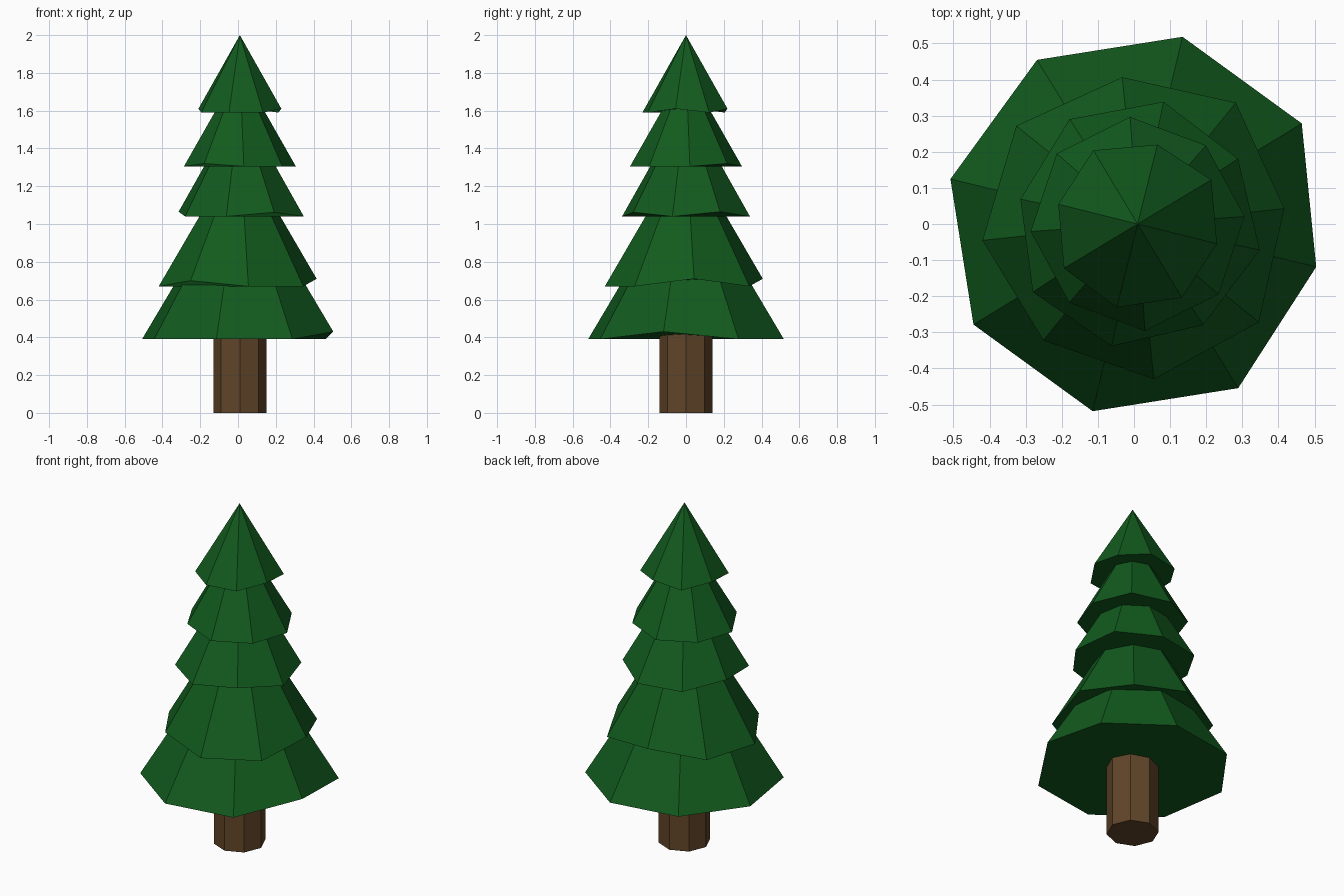
import bpy, bmesh
from math import radians, cos, sin

if "Cube" in bpy.data.objects:
    bpy.data.objects.remove(bpy.data.objects["Cube"])

CX = 0.01   # tree axis offset
SIDES = 8


def material(name, color):
    m = bpy.data.materials.new(name)
    m.diffuse_color = (*color, 1)
    m.use_nodes = True
    m.node_tree.nodes["Principled BSDF"].inputs["Base Color"].default_value = m.diffuse_color
    return m


green = material("needles", (0.006, 0.105, 0.013))
brown = material("bark", (0.12, 0.06, 0.022))


def ring(bm, r, z, turn, lifts=None, slope=0.0):
    """Octagonal ring; lifted corners slide up along the cone slope."""
    verts = []
    for i in range(SIDES):
        dz = (lifts or {}).get(i, 0)
        a = radians(turn + 45 * i)
        rr = r - dz * slope
        verts.append(bm.verts.new((CX + rr * cos(a), rr * sin(a), z + dz)))
    return verts


def loft(name, mat, build):
    bm = bmesh.new()
    low, high = build(bm)
    bm.faces.new(low[::-1])
    n = len(low)
    for i in range(n):
        j = (i + 1) % n
        if len(high) == 1:
            bm.faces.new((low[i], low[j], high[0]))
        else:
            bm.faces.new((low[i], low[j], high[j], high[i]))
    if len(high) > 1:
        bm.faces.new(high)
    bmesh.ops.recalc_face_normals(bm, faces=bm.faces)
    me = bpy.data.meshes.new(name)
    bm.to_mesh(me)
    bm.free()
    me.materials.append(mat)
    ob = bpy.data.objects.new(name, me)
    bpy.context.collection.objects.link(ob)


# Trunk
loft("trunk", brown, lambda bm: (ring(bm, 0.14, 0, 0), ring(bm, 0.14, 0.45, 0)))

# Branch tiers: base z, base radius, top z, slope, turn, lifted corners
tiers = [
    (0.39, 0.533, 0.72, 0.61, -13.5, {0: 0.04}),
    (0.67, 0.432, 1.08, 0.585, 6, {0: 0.04, 2: 0.04, 5: 0.03}),
    (1.04, 0.346, 1.335, 0.575, -12, {1: 0.025, 4: 0.025, 7: 0.022}),
    (1.305, 0.297, 1.62, 0.57, 4, {1: 0.015, 5: 0.015}),
    (1.59, 0.238, 2.0, 0.58, -14, {0: 0.02, 2: 0.02, 4: 0.02}),
]
for k, (z, r, top, slope, turn, lifts) in enumerate(tiers):
    def build(bm):
        low = ring(bm, r, z, turn, lifts, slope)
        if k == len(tiers) - 1:
            return low, [bm.verts.new((CX, 0, top))]
        return low, ring(bm, r - (top - z) * slope, top, turn)
    loft(f"branch_tier_{k + 1}", green, build)
